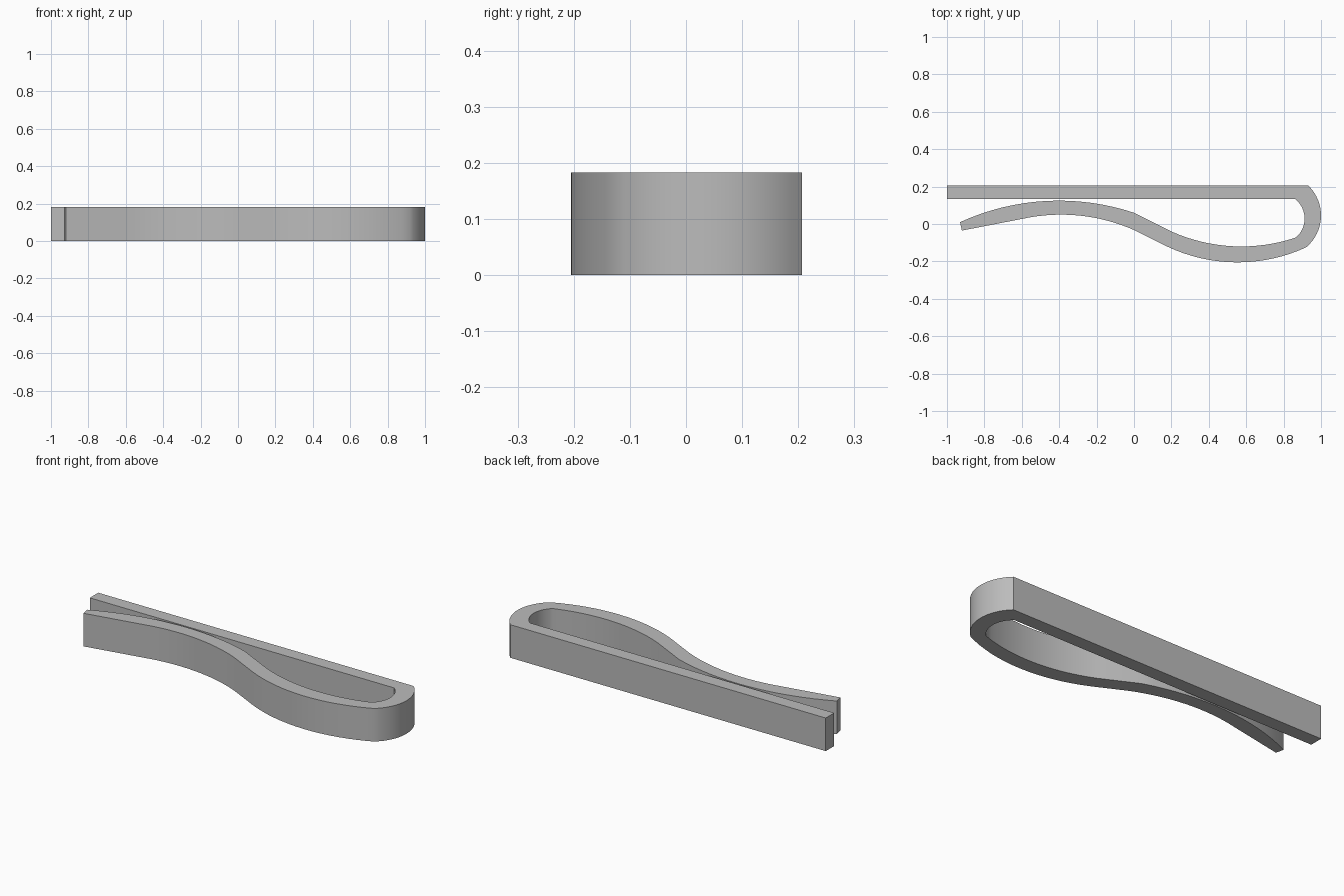
import bpy
import bmesh
import math
from mathutils import Vector

cube = bpy.data.objects.get("Cube")
if cube:
    bpy.data.objects.remove(cube)

HEIGHT = 0.183


def arc(a, b, c, steps=16):
    """Points on the circular arc from a through b to c."""
    a, b, c = Vector(a), Vector(b), Vector(c)
    u, v = b - a, c - a
    d = 2 * u.cross(v)
    centre = a + Vector((v.y * u.length_squared - u.y * v.length_squared,
                         u.x * v.length_squared - v.x * u.length_squared)) / d
    r0 = a - centre
    r1 = c - centre
    sweep = math.atan2(r0.cross(r1), r0.dot(r1))
    points = []
    for i in range(steps + 1):
        t = sweep * i / steps
        points.append(centre + Vector((r0.x * math.cos(t) - r0.y * math.sin(t),
                                       r0.x * math.sin(t) + r0.y * math.cos(t))))
    return points


# Outer side: straight back bar, rounded bend, then the wavy spring arm
outline = [Vector((-1, 0.207))]
outline += arc((0.93, 0.207), (1.0, 0.045), (0.92, -0.125))
outline += arc((0.92, -0.125), (0.55, -0.205), (0.17, -0.117))[1:]
outline += arc((0.0, -0.032), (-0.4, 0.05), (-0.6, 0.027))
outline += [Vector((-0.92, -0.035))]

# Inner side: spring arm back to the bend and along the bar
outline += arc((-0.93, 0.01), (-0.4, 0.125), (0.0, 0.06))
outline += arc((0.2, -0.04), (0.57, -0.12), (0.866, -0.072))
outline += arc((0.866, -0.072), (0.912, 0.03), (0.862, 0.133))[1:]
outline += [Vector((-1, 0.133))]

# Extrude the flat outline into the clip
bm = bmesh.new()
face = bm.faces.new([bm.verts.new((p.x, p.y, 0)) for p in outline])
result = bmesh.ops.extrude_face_region(bm, geom=[face], use_keep_orig=True)
top = [g for g in result["geom"] if isinstance(g, bmesh.types.BMVert)]
bmesh.ops.translate(bm, verts=top, vec=(0, 0, HEIGHT))
bmesh.ops.recalc_face_normals(bm, faces=bm.faces)
mesh = bpy.data.meshes.new("spring_clip")
bm.to_mesh(mesh)
bm.free()

clip = bpy.data.objects.new("spring_clip", mesh)
bpy.context.collection.objects.link(clip)

# Plain grey metal
grey = bpy.data.materials.new("grey_metal")
grey.use_nodes = True
colour = (0.5, 0.5, 0.5, 1)
grey.diffuse_color = colour
grey.node_tree.nodes["Principled BSDF"].inputs["Base Color"].default_value = colour
mesh.materials.append(grey)

# Smooth curved walls, sharp rims
bpy.ops.object.select_all(action="DESELECT")
clip.select_set(True)
bpy.context.view_layer.objects.active = clip
bpy.ops.object.shade_smooth_by_angle(angle=math.radians(30))
